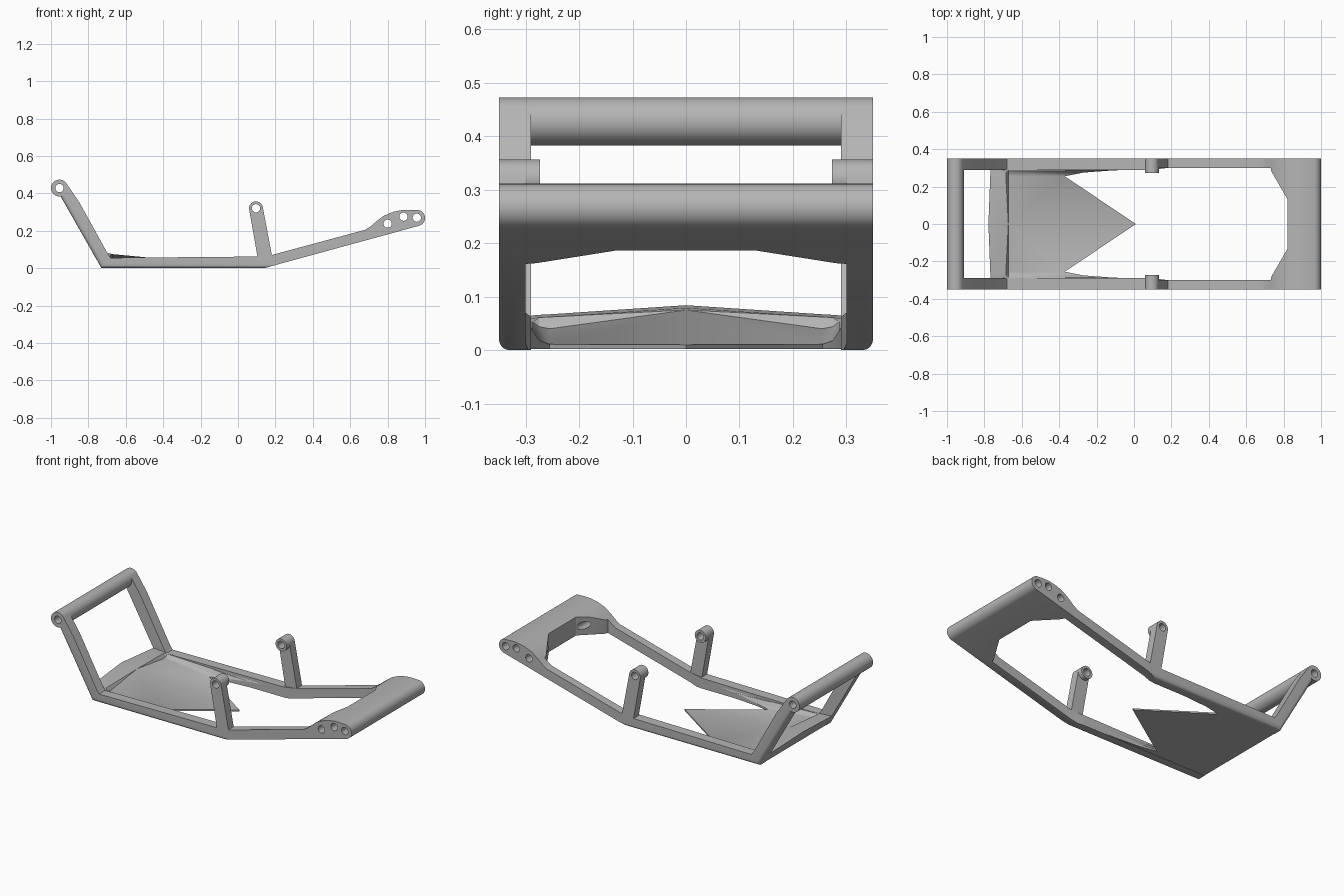
import bpy, bmesh, math
from mathutils import Vector

cube = bpy.data.objects.get("Cube")
if cube:
    bpy.data.objects.remove(cube)

grey = bpy.data.materials.new("plain grey")
grey.use_nodes = True
colour = (0.46, 0.46, 0.46, 1)
grey.diffuse_color = colour
grey.node_tree.nodes["Principled BSDF"].inputs["Base Color"].default_value = colour

HALF = 0.35
BORE = 0.022


def finish(name, bm):
    bmesh.ops.recalc_face_normals(bm, faces=bm.faces)
    mesh = bpy.data.meshes.new(name)
    bm.to_mesh(mesh)
    bm.free()
    mesh.materials.append(grey)
    obj = bpy.data.objects.new(name, mesh)
    bpy.context.collection.objects.link(obj)
    return obj


def prism(points, offset):
    """Closed polygon of 3D points extruded along an offset."""
    bm = bmesh.new()
    face = bm.faces.new([bm.verts.new(p) for p in points])
    new = bmesh.ops.extrude_face_region(bm, geom=[face])["geom"]
    verts = [v for v in new if isinstance(v, bmesh.types.BMVert)]
    bmesh.ops.translate(bm, verts=verts, vec=offset)
    return bm


def side_prism(profile, y0, y1):
    return prism([(x, y0, z) for x, z in profile], (0, y1 - y0, 0))


def arc(cx, cz, r, start, end, steps=16):
    angles = [math.radians(start + (end - start) * i / steps) for i in range(steps + 1)]
    return [(cx + r * math.cos(a), cz + r * math.sin(a)) for a in angles]


def rod(name, cx, cz, r, y0, y1):
    return finish(name, side_prism(arc(cx, cz, r, 0, 360, 40)[:-1], y0, y1))


def apply_boolean(obj, cutter, operation="DIFFERENCE"):
    mod = obj.modifiers.new("boolean", "BOOLEAN")
    mod.operation = operation
    mod.solver = "EXACT"
    mod.object = cutter
    bpy.context.view_layer.objects.active = obj
    bpy.ops.object.modifier_apply(modifier=mod.name)


def smooth(obj):
    bpy.ops.object.select_all(action="DESELECT")
    obj.select_set(True)
    bpy.context.view_layer.objects.active = obj
    bpy.ops.object.shade_smooth_by_angle(angle=math.radians(25))


# Frame: side silhouette across the full width
arm_end, heel, knee = (-0.955, 0.395), (-0.73, 0.0), (0.14, 0.0)
profile = [arm_end, heel, knee]
profile += arc(0.957, 0.268, 0.043, -75, 75)
profile += [(0.92, 0.312), (0.88, 0.311), (0.83, 0.301), (0.78, 0.28),
            (0.74, 0.25), (0.71, 0.224), (0.68, 0.205), (0.18, 0.07), (0.1, 0.062),
            (-0.68, 0.055), (-0.695, 0.075), (-0.85, 0.355), (-0.92, 0.457)]
bm = side_prism(profile, -HALF, HALF)
low = [Vector(p) for p in (arm_end, heel, knee)]


def on_low_edge(v):
    return any((Vector((v.co.x, v.co.z)) - p).length < 0.001 for p in low)


# Rounded lower outer edges
edges = [e for e in bm.edges if all(on_low_edge(v) for v in e.verts)
         and abs(e.verts[0].co.y - e.verts[1].co.y) < 0.001]
bmesh.ops.bevel(bm, geom=edges, offset=0.02, segments=5, profile=0.5, affect="EDGES")
frame = finish("side_frame", bm)

# Central opening, tapered towards the end bar
half_plan = [(-1.1, 0.29), (0.1, 0.29), (0.18, 0.3), (0.73, 0.3), (0.735, 0.28), (0.822, 0.13)]
plan = half_plan + [(x, -y) for x, y in reversed(half_plan)]
opening = finish("opening_cutter", prism([(x, y, -0.2) for x, y in plan], (0, 0, 1)))
apply_boolean(frame, opening)
bpy.data.objects.remove(opening)

# Cross tube at the raised end
tube = rod("cross_tube", -0.955, 0.428, 0.045, -HALF, HALF)
parts = [frame, tube]

# Uprights with inward bosses
top_x, top_z, top_r = 0.096, 0.32, 0.037
for side, name in ((1, "left"), (-1, "right")):
    outline = [(0.108, 0.04), (0.183, 0.06)] + arc(top_x, top_z, top_r, 10, 190)
    y0, y1 = sorted((0.3 * side, HALF * side))
    post = finish(name + "_upright", side_prism(outline, y0, y1))
    y0, y1 = sorted((0.273 * side, HALF * side))
    boss = rod(name + "_boss", top_x, top_z, top_r, y0, y1)
    apply_boolean(post, boss, "UNION")
    bpy.data.objects.remove(boss)
    parts.append(post)

# Bolt holes through everything
for x, z in ((-0.955, 0.428), (top_x, top_z), (0.8, 0.238), (0.885, 0.275), (0.956, 0.27)):
    cutter = rod("bore_cutter", x, z, BORE, -0.5, 0.5)
    for part in parts:
        apply_boolean(part, cutter)
    bpy.data.objects.remove(cutter)

# Pointed skid plate: half-width, lip height, step height, front reach, front height
stations = [(0.0, 0.084, 0.075, 0.01, 0.01), (0.255, 0.067, 0.04, -0.37, 0.011),
            (0.275, 0.066, 0.044, -0.27, 0.018), (0.286, 0.065, 0.053, -0.12, 0.035),
            (0.295, 0.064, 0.056, 0.08, 0.05)]
full = [(-s[0],) + s[1:] for s in reversed(stations[1:])] + stations
bm = bmesh.new()
rings = []
for y, lip, step, reach, height in full:
    section = [(-0.73, 0.002), (-0.73 - 0.577 * lip, lip), (-0.685, lip - 0.005),
               (-0.672, step), (reach, height), (reach, 0.002)]
    rings.append([bm.verts.new((x, y, z)) for x, z in section])
for a, b in zip(rings, rings[1:]):
    for i in range(len(a)):
        j = (i + 1) % len(a)
        bm.faces.new((a[i], a[j], b[j], b[i]))
bm.faces.new(rings[0])
bm.faces.new(rings[-1])
bmesh.ops.triangulate(bm, faces=bm.faces)
plate = finish("skid_plate", bm)
parts.append(plate)

for part in parts:
    smooth(part)
